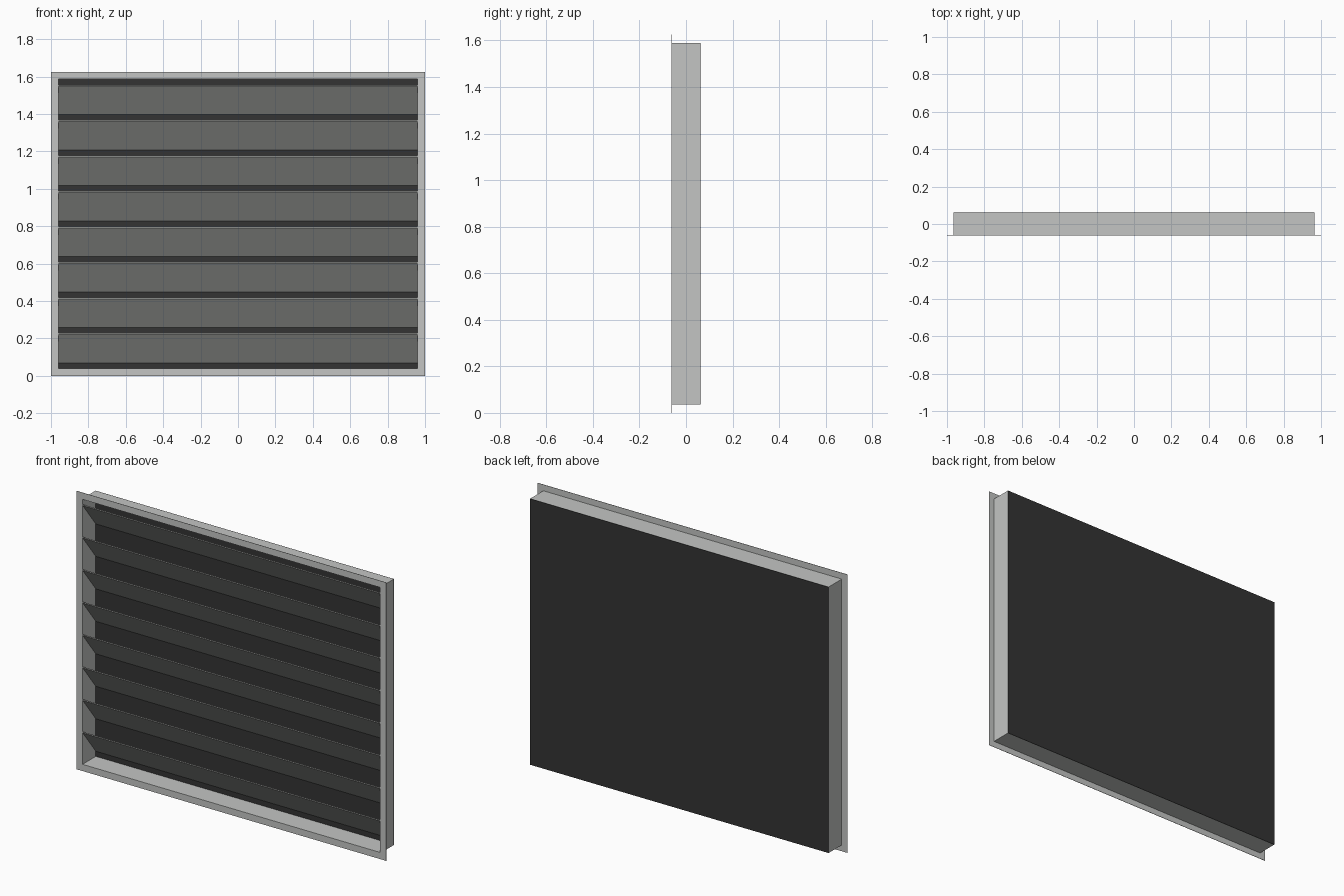
import bpy, bmesh

if "Cube" in bpy.data.objects:
    bpy.data.objects.remove(bpy.data.objects["Cube"])

# Main sizes
HALF_W, HEIGHT = 1.0, 1.625          # flange outline
BORDER = 0.036                       # flange width
WALL = 0.003                         # sheet thickness
FRONT, BACK = -0.06, 0.06            # casing depth
SLATS, GAP = 8, 0.03


def material(name, rgb):
    m = bpy.data.materials.new(name)
    m.diffuse_color = (*rgb, 1.0)
    m.use_nodes = True
    m.node_tree.nodes["Principled BSDF"].inputs["Base Color"].default_value = m.diffuse_color
    return m


frame_grey = material("frame_grey", (0.55, 0.56, 0.55))
slat_grey = material("slat_grey", (0.43, 0.44, 0.425))
dark_grey = material("dark_grey", (0.034, 0.034, 0.034))


def finish(name, bm, mat):
    bmesh.ops.recalc_face_normals(bm, faces=bm.faces)
    mesh = bpy.data.meshes.new(name)
    bm.to_mesh(mesh)
    bm.free()
    mesh.materials.append(mat)
    obj = bpy.data.objects.new(name, mesh)
    bpy.context.collection.objects.link(obj)
    return obj


def ring(name, outer, inner, y0, y1, mat):
    """Rectangular ring; outer and inner are insets from the flange outline."""
    bm = bmesh.new()
    loops = []
    for inset, y in ((outer, y0), (outer, y1), (inner, y1), (inner, y0)):
        x, lo, hi = HALF_W - inset, inset, HEIGHT - inset
        loops.append([bm.verts.new(c) for c in
                      ((-x, y, lo), (x, y, lo), (x, y, hi), (-x, y, hi))])
    for i in range(4):
        a, b = loops[i], loops[(i + 1) % 4]
        for j in range(4):
            k = (j + 1) % 4
            bm.faces.new((a[j], a[k], b[k], b[j]))
    return finish(name, bm, mat)


def prism(name, profile, half_x, mat):
    """Extrude a (y, z) profile across the width."""
    bm = bmesh.new()
    face = bm.faces.new([bm.verts.new((-half_x, y, z)) for y, z in profile])
    side = bmesh.ops.extrude_face_region(bm, geom=[face])["geom"]
    verts = [v for v in side if isinstance(v, bmesh.types.BMVert)]
    bmesh.ops.translate(bm, verts=verts, vec=(2 * half_x, 0, 0))
    return finish(name, bm, mat)


# Front flange and the casing behind it
ring("front_flange", 0.0, BORDER + WALL, FRONT - 0.002, FRONT, frame_grey)
ring("casing", BORDER, BORDER + WALL, FRONT, BACK, frame_grey)

# Dark panel closing the back
lo, hi = BORDER, HEIGHT - BORDER
prism("back_panel", [(BACK, lo), (BACK + 0.002, lo), (BACK + 0.002, hi), (BACK, hi)],
      HALF_W - BORDER, dark_grey)

# Slanted slats, high at the front and low at the back
bottom, top = BORDER + WALL, HEIGHT - BORDER - WALL
pitch = (top - bottom - GAP) / SLATS
edge = 0.007
for i in range(SLATS):
    z1 = top - GAP - i * pitch
    z0 = z1 - pitch + GAP
    prism(f"slat_{i + 1}", [(FRONT, z1), (FRONT, z1 - edge), (BACK, z0), (BACK, z0 + edge)],
          HALF_W - BORDER - WALL, slat_grey)
